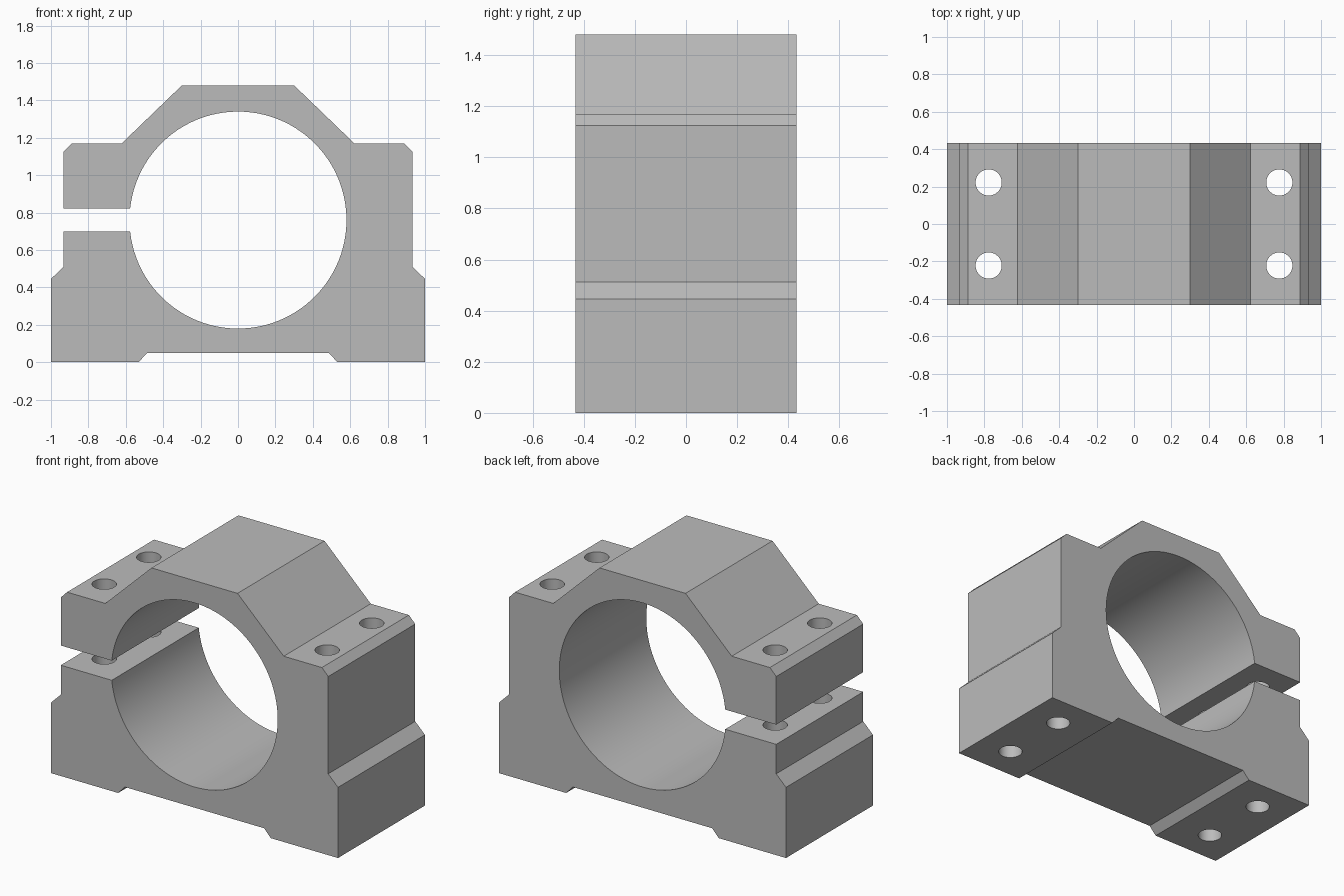
import bpy, bmesh, math
from mathutils import Matrix

cube = bpy.data.objects.get("Cube")
if cube:
    bpy.data.objects.remove(cube, do_unlink=True)

HALF_DEPTH = 0.433
BORE_Z, BORE_R, BORE_SIDES = 0.76, 0.58, 96
SLIT = 0.062
HOLE_X, HOLE_Y, HOLE_R = 0.777, 0.222, 0.07

grey = bpy.data.materials.new("Machined grey")
grey.use_nodes = True
colour = (0.5, 0.5, 0.5, 1)
grey.diffuse_color = colour
grey.node_tree.nodes["Principled BSDF"].inputs["Base Color"].default_value = colour


def make_object(name, bm):
    bmesh.ops.recalc_face_normals(bm, faces=bm.faces)
    mesh = bpy.data.meshes.new(name)
    bm.to_mesh(mesh)
    bm.free()
    mesh.materials.append(grey)
    obj = bpy.data.objects.new(name, mesh)
    bpy.context.collection.objects.link(obj)
    return obj


# Right half of the silhouette, from the underside recess up to the crown
half = [(0.485, 0.05), (0.532, 0), (1, 0), (1, 0.445), (0.932, 0.512),
        (0.932, 1.125), (0.888, 1.17), (0.622, 1.17), (0.3, 1.48)]
mirrored = [(-x, z) for x, z in reversed(half)]

# The clamping slit opens the left edge into the round bore
start = math.pi - math.asin(SLIT / BORE_R)
sweep = 2 * start
bore = []
for i in range(BORE_SIDES + 1):
    a = start - sweep * i / BORE_SIDES
    bore.append((BORE_R * math.cos(a), BORE_Z + BORE_R * math.sin(a)))
edge = -0.932
upper, lower = mirrored[:4], mirrored[4:]
outline = (half + upper + [(edge, BORE_Z + SLIT)] + bore
           + [(edge, BORE_Z - SLIT)] + lower)

# Clamp body: extrude the outline through the depth
bm = bmesh.new()
face = bm.faces.new([bm.verts.new((x, -HALF_DEPTH, z)) for x, z in outline])
result = bmesh.ops.extrude_face_region(bm, geom=[face], use_keep_orig=True)
moved = [v for v in result["geom"] if isinstance(v, bmesh.types.BMVert)]
bmesh.ops.translate(bm, verts=moved, vec=(0, 2 * HALF_DEPTH, 0))
body = make_object("clamp_body", bm)

# Four vertical bolt holes
bm = bmesh.new()
for x in (-HOLE_X, HOLE_X):
    for y in (-HOLE_Y, HOLE_Y):
        bmesh.ops.create_cone(bm, cap_ends=True, segments=40, radius1=HOLE_R,
                              radius2=HOLE_R, depth=2,
                              matrix=Matrix.Translation((x, y, 0.6)))
cutter = make_object("bolt_hole_cutter", bm)
cutter.hide_render = True

drill = body.modifiers.new("Bolt holes", "BOOLEAN")
drill.operation = "DIFFERENCE"
drill.solver = "EXACT"
drill.object = cutter

# Apply the holes, remove the cutter and smooth only the round surfaces
bpy.ops.object.select_all(action="DESELECT")
bpy.context.view_layer.objects.active = body
body.select_set(True)
bpy.ops.object.modifier_apply(modifier=drill.name)
bpy.data.objects.remove(cutter, do_unlink=True)
bpy.ops.object.shade_smooth_by_angle(angle=math.radians(30))
